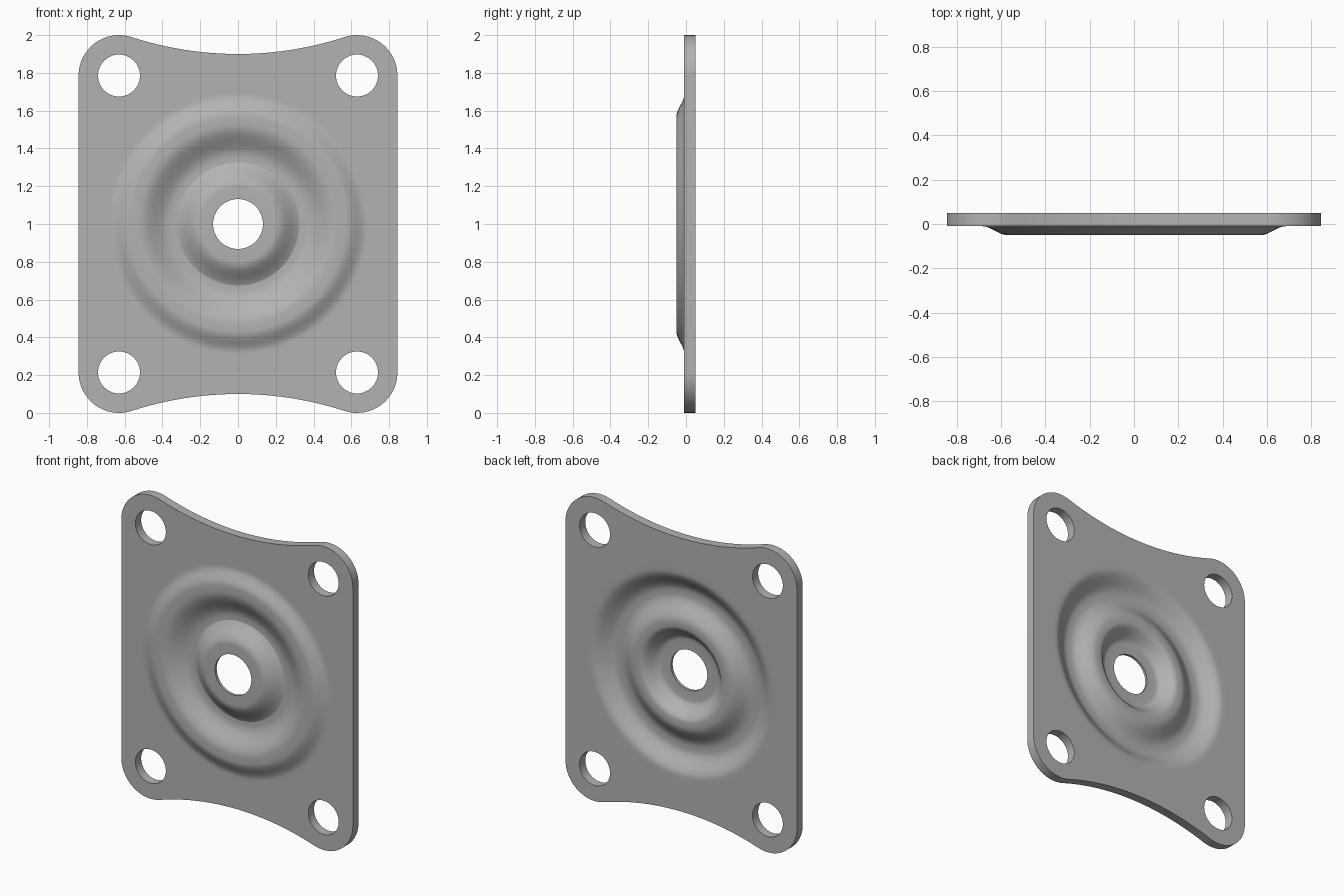
import bpy, bmesh, math

cube = bpy.data.objects.get("Cube")
if cube:
    bpy.data.objects.remove(cube, do_unlink=True)

FRONT, BACK = -0.01, 0.05      # flat faces of the plate
HX, HZ = 0.63, 0.786           # corner hole centres, from the plate centre
CORNER = 0.214                 # corner rounding
WAIST = 0.9                    # half height at the middle
SEGS = 96
RIM = 0.7                      # where the pressed relief meets the flat plate


def circle(cx, cz, r, n):
    return [(cx + r * math.cos(2 * math.pi * i / n), cz + r * math.sin(2 * math.pi * i / n))
            for i in range(n)]


def outline():
    """Straight sides, round corners and shallow concave top and bottom."""
    drop = WAIST - HZ
    big = (HX ** 2 + drop ** 2 - CORNER ** 2) / (2 * (CORNER - drop))
    lean = math.asin(HX / (big + CORNER))
    quarter = []
    for i in range(17):
        a = (math.pi / 2 + lean) * i / 16
        quarter.append((HX + CORNER * math.cos(a), HZ + CORNER * math.sin(a)))
    for i in range(1, 13):
        a = lean * (1 - i / 12)
        quarter.append((big * math.sin(a), WAIST + big - big * math.cos(a)))
    top = quarter + [(-x, z) for x, z in reversed(quarter[:-1])]
    return top + [(-x, -z) for x, z in top]


def eased(keys, steps=10):
    """Smooth radius/depth profile through the keys, flat at each key."""
    pts = [keys[0]]
    for (r0, y0), (r1, y1) in zip(keys, keys[1:]):
        n = 1 if y0 == y1 else steps
        for i in range(1, n + 1):
            t = i / n
            s = (1 - math.cos(math.pi * t)) / 2
            pts.append((r0 + (r1 - r0) * t, y0 + (y1 - y0) * s))
    return pts


bm = bmesh.new()


def add_loop(points, y):
    return [bm.verts.new((x, y, z + 1)) for x, z in points]


def bridge(a, b):
    n = len(a)
    for i in range(n):
        bm.faces.new((a[i], a[(i + 1) % n], b[(i + 1) % n], b[i]))


def fill(loops):
    edges = []
    for loop in loops:
        for i, v in enumerate(loop):
            w = loop[(i + 1) % len(loop)]
            edges.append(bm.edges.get((v, w)) or bm.edges.new((v, w)))
    bmesh.ops.triangle_fill(bm, use_beauty=True, use_dissolve=False, edges=edges)


# Flat plate with four corner holes
shapes = [outline()]
shapes += [circle(sx * HX, sz * HZ, 0.111, 48) for sx in (-1, 1) for sz in (-1, 1)]
front_loops = [add_loop(s, FRONT) for s in shapes]
back_loops = [add_loop(s, BACK) for s in shapes]
for f, b in zip(front_loops, back_loops):
    bridge(f, b)

# Pressed ring, valley and raised hub on the front
front_profile = eased([(RIM, FRONT), (0.685, FRONT), (0.57, -0.05), (0.53, -0.05),
                       (0.35, 0.02), (0.325, 0.02)])
for i in range(1, 13):
    t = i / 12
    rise = 0.5 * math.sin(math.pi * t / 2) + 0.25 * (1 - math.cos(math.pi * t))
    front_profile.append((0.325 - 0.125 * t, 0.02 - 0.07 * rise))
front_profile.append((0.132, -0.05))

# Matching groove, ridge and recess on the back
back_profile = eased([(RIM, BACK), (0.67, BACK), (0.52, -0.02), (0.49, -0.02),
                      (0.34, 0.045), (0.31, 0.045), (0.2, -0.033), (0.132, -0.033)])

ends = []
for profile, loops in ((front_profile, front_loops), (back_profile, back_loops)):
    rings = [add_loop(circle(0, 0, r, SEGS), y) for r, y in profile]
    for a, b in zip(rings, rings[1:]):
        bridge(a, b)
    fill(loops + [rings[0]])
    ends.append(rings[-1])
bridge(*ends)                  # wall of the centre hole

bmesh.ops.recalc_face_normals(bm, faces=bm.faces[:])
mesh = bpy.data.meshes.new("mounting_plate")
bm.to_mesh(mesh)
bm.free()
plate = bpy.data.objects.new("mounting_plate", mesh)
bpy.context.collection.objects.link(plate)

# Plain grey metal
grey = bpy.data.materials.new("plain_grey")
grey.use_nodes = True
colour = (0.45, 0.45, 0.45, 1)
grey.diffuse_color = colour
grey.node_tree.nodes["Principled BSDF"].inputs["Base Color"].default_value = colour
mesh.materials.append(grey)

bpy.ops.object.select_all(action='DESELECT')
plate.select_set(True)
bpy.context.view_layer.objects.active = plate
bpy.ops.object.shade_smooth_by_angle(angle=math.radians(20))
